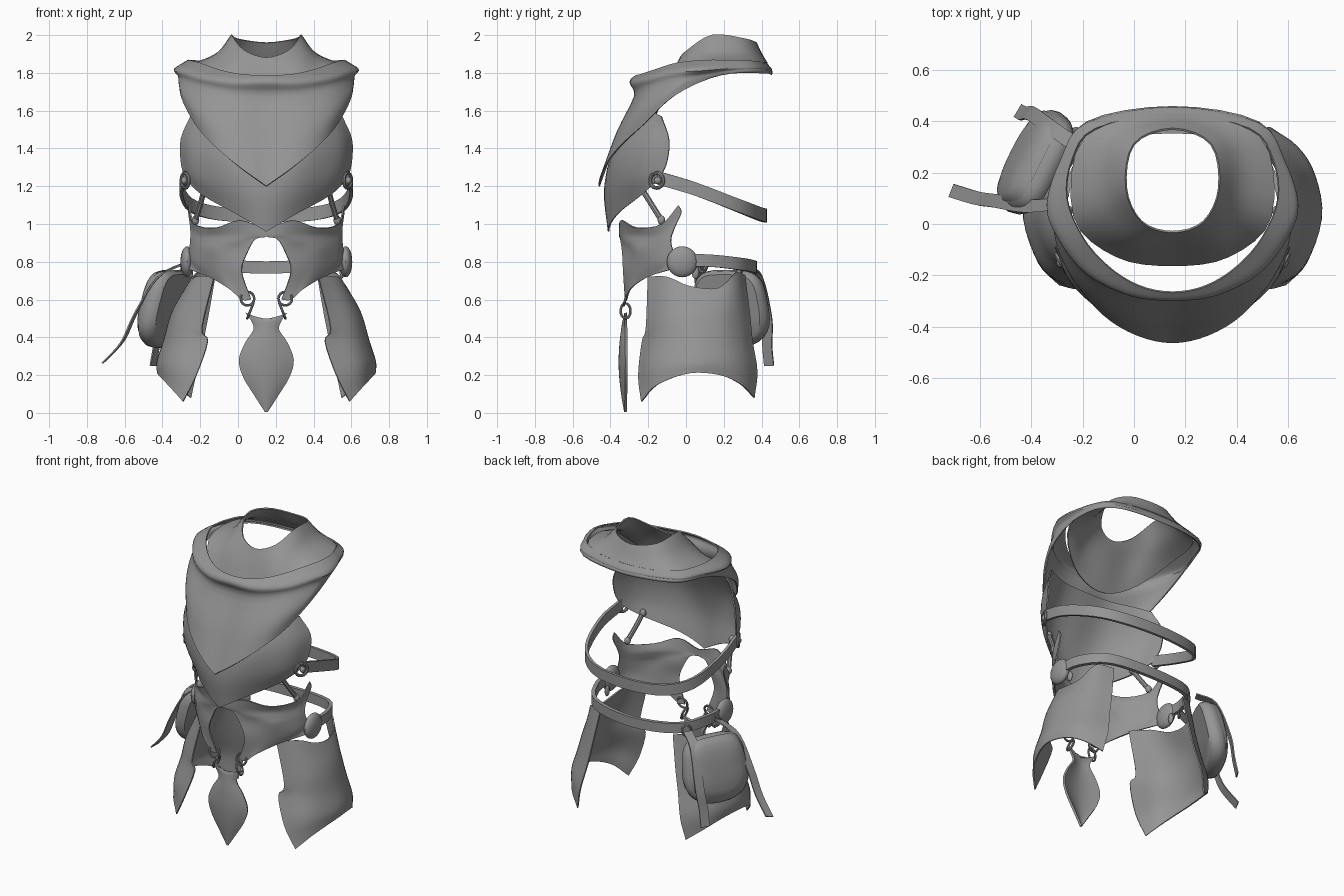
import bpy, bmesh, math
from mathutils import Vector as V

CX = 0.15   # symmetry plane of the armour
if "Cube" in bpy.data.objects:
    bpy.data.objects.remove(bpy.data.objects["Cube"])

mat = bpy.data.materials.new("dull grey")
mat.use_nodes = True
GREY = (0.3, 0.3, 0.3, 1)
mat.diffuse_color = GREY
mat.node_tree.nodes["Principled BSDF"].inputs["Base Color"].default_value = GREY


def spline(pts, steps, centre=False, pointed=False):
    """Smooth curve through the points; optionally continues across the symmetry plane."""
    pts = [V(p) for p in pts]

    def ghost(a, b):
        if centre and abs(a.x) < 1e-5:
            return V((-b.x, b.y, 2 * a.z - b.z if pointed else b.z))
        return 2 * a - b
    ext = [ghost(pts[0], pts[1])] + pts + [ghost(pts[-1], pts[-2])]
    out = []
    for a, b, c, d in zip(ext, ext[1:], ext[2:], ext[3:]):
        for k in range(steps):
            t = k / steps
            out.append(b + (c - a) * t / 2 + (2 * a - 5 * b + 4 * c - d) * t * t / 2
                       + (3 * b - a - 3 * c + d) * t ** 3 / 2)
    return out + [pts[-1]]


def finish(name, bm, mirror=False, thick=0, x=CX):
    bmesh.ops.remove_doubles(bm, verts=bm.verts, dist=0.0005)
    bmesh.ops.recalc_face_normals(bm, faces=bm.faces)
    mesh = bpy.data.meshes.new(name)
    bm.to_mesh(mesh)
    bm.free()
    mesh.materials.append(mat)
    ob = bpy.data.objects.new(name, mesh)
    ob.location.x = x
    bpy.context.collection.objects.link(ob)
    bpy.ops.object.select_all(action='DESELECT')
    ob.select_set(True)
    bpy.context.view_layer.objects.active = ob
    if mirror:
        ob.modifiers.new("mirror", 'MIRROR').merge_threshold = 0.001
    if thick:
        solid = ob.modifiers.new("thickness", 'SOLIDIFY')
        solid.thickness, solid.offset = thick, 0
    bpy.ops.object.convert(target='MESH')
    bpy.ops.object.shade_smooth_by_angle(angle=math.radians(40))
    return ob


def patch(name, rows, steps=4, mirror=True, thick=0.008, pointed=False, x=CX):
    """Curved sheet through rows of guide points."""
    rows = [spline(r, steps, mirror, pointed) for r in rows]
    grid = list(zip(*[spline(col, steps) for col in zip(*rows)]))
    bm = bmesh.new()
    vs = [[bm.verts.new(p) for p in r] for r in grid]
    for r, s in zip(vs, vs[1:]):
        for i in range(len(r) - 1):
            bm.faces.new((r[i], r[i + 1], s[i + 1], s[i]))
    return finish(name, bm, mirror, thick, x)


def band(name, path, side, mirror=True, thick=0.018, x=CX):
    half = V(side) / 2
    return patch(name, [[V(p) + half for p in path], [V(p) - half for p in path]],
                 mirror=mirror, thick=thick, x=x)


def tube(name, path, radius, closed=False, mirror=True, x=CX):
    """Round bar along a path."""
    pts = [V(p) for p in path]
    n, sides = len(pts), 8
    bm = bmesh.new()
    rings = []
    for i, p in enumerate(pts):
        if closed:
            d = pts[(i + 1) % n] - pts[i - 1]
        else:
            d = pts[min(i + 1, n - 1)] - pts[max(i - 1, 0)]
        a = d.cross(V((0.3, 1, 0.2))).normalized()
        b = d.cross(a).normalized()
        rings.append([bm.verts.new(p + radius * (a * math.cos(w) + b * math.sin(w)))
                      for w in (math.tau * k / sides for k in range(sides))])
    for i in range(n if closed else n - 1):
        r, s = rings[i], rings[(i + 1) % n]
        for k in range(sides):
            bm.faces.new((r[k], r[k - 1], s[k - 1], s[k]))
    if not closed:
        bm.faces.new(rings[0])
        bm.faces.new(rings[-1])
    return finish(name, bm, mirror, x=x)


def ring(name, centre, ax, az, radius=0.007, mirror=True, x=CX):
    c, ax, az = V(centre), V(ax), V(az)
    loop = [c + ax * math.cos(w) + az * math.sin(w) for w in (math.tau * k / 16 for k in range(16))]
    return tube(name, loop, radius, True, mirror, x)


def blob(name, centre, scale):
    bm = bmesh.new()
    bmesh.ops.create_uvsphere(bm, u_segments=20, v_segments=12, radius=1)
    bmesh.ops.scale(bm, vec=scale, verts=bm.verts)
    bmesh.ops.translate(bm, vec=centre, verts=bm.verts)
    return finish(name, bm, mirror=True)


# Neck collar, flaring to the mantle rim and tucked deep inside it at the front
patch("neck_collar", [
    [(0, -.03, 1.88), (.12, .01, 1.92), (.18, .14, 2), (.15, .31, 1.98), (0, .37, 1.96)],
    [(0, -.085, 1.76), (.19, -.06, 1.81), (.26, .1, 1.89), (.23, .33, 1.9), (0, .405, 1.89)],
    [(0, -.16, 1.58), (.22, -.125, 1.66), (.385, .03, 1.82), (.34, .34, 1.85), (0, .43, 1.85)]])

# Mantle over chest and shoulders: rolled rim, slight undercut, pointed front
patch("mantle", [
    [(0, -.265, 1.785), (.13, -.24, 1.79), (.25, -.165, 1.815), (.35, -.05, 1.85),
     (.41, .1, 1.865), (.39, .25, 1.865), (.3, .37, 1.86), (0, .425, 1.85)],
    [(0, -.295, 1.75), (.17, -.275, 1.75), (.33, -.19, 1.775), (.44, -.05, 1.81),
     (.485, .08, 1.82), (.43, .25, 1.83), (.33, .39, 1.83), (0, .45, 1.82)],
    [(0, -.27, 1.67), (.17, -.265, 1.68), (.33, -.19, 1.72), (.43, -.07, 1.76),
     (.465, .06, 1.79), (.43, .24, 1.815), (.335, .39, 1.82), (0, .452, 1.81)],
    [(0, -.36, 1.47), (.18, -.355, 1.5), (.33, -.27, 1.58), (.42, -.15, 1.65),
     (.46, .0, 1.745), (.435, .22, 1.8), (.335, .395, 1.81), (0, .455, 1.8)],
    [(0, -.46, 1.2), (.14, -.43, 1.3), (.27, -.35, 1.41), (.375, -.22, 1.53),
     (.45, -.06, 1.68), (.44, .18, 1.79), (.335, .39, 1.8), (0, .45, 1.79)]], pointed=True)

# Breastplate
patch("breastplate", [
    [(0, -.27, 1.62), (.18, -.26, 1.62), (.32, -.19, 1.6), (.4, -.13, 1.57)],
    [(0, -.385, 1.38), (.2, -.365, 1.4), (.38, -.23, 1.42), (.45, -.09, 1.45)],
    [(0, -.43, 1.18), (.18, -.39, 1.22), (.37, -.25, 1.26), (.45, -.1, 1.33)],
    [(0, -.41, .96), (.15, -.365, 1.05), (.33, -.24, 1.15), (.43, -.14, 1.24)]], pointed=True)

# Waist plate with a central arch and horned sides
patch("waist_plate", [
    [(0, -.35, .98), (.14, -.34, 1.02), (.27, -.26, .98), (.38, -.13, 1), (.41, -.04, 1.1)],
    [(0, -.35, .935), (.12, -.335, .95), (.26, -.25, .94), (.37, -.13, .95), (.41, -.025, 1.06)],
    [(.058, -.345, .92), (.15, -.32, .91), (.27, -.25, .9), (.37, -.135, .91), (.4, -.06, .98)],
    [(.1, -.335, .85), (.18, -.3, .86), (.28, -.25, .86), (.37, -.14, .87), (.4, -.08, .91)],
    [(.13, -.33, .75), (.19, -.3, .76), (.28, -.24, .78), (.37, -.14, .79), (.41, -.06, .82)],
    [(.08, -.32, .6), (.13, -.315, .6), (.2, -.29, .66), (.3, -.2, .72), (.41, -.08, .76)]])
blob("hip_boss", (.42, -.02, .8), (.035, .082, .082))

# Straps round the back
band("waist_belt", [(.42, -.02, .81), (.41, .14, .805), (.3, .31, .785), (0, .365, .77)], (0, 0, .065),
     thick=0.024)
band("back_strap", [(.43, -.15, 1.245), (.45, .05, 1.185), (.4, .27, 1.1), (.25, .385, 1.055),
                    (0, .42, 1.045)], (0, 0, .072))

# Side buckles and struts joining chest and waist
ring("chest_buckle", (.43, -.155, 1.23), (.02, .035, 0), (0, 0, .04), 0.01)
blob("buckle_stud", (.435, -.15, 1.23), (.016, .02, .02))
tube("side_strut", [(.33, -.23, 1.18), (.35, -.18, 1.1), (.375, -.13, 1.02)], 0.015)
for label, at in (("upper", (.33, -.23, 1.18)), ("lower", (.375, -.13, 1.02))):
    blob("strut_" + label + "_end", at, (.02, .02, .025))

# Thigh plates, curved and flared, with a step in the front edge
patch("thigh_plate", [
    [(.275, -.2, .72), (.37, -.1, .72), (.42, .02, .67), (.42, .17, .66), (.37, .26, .74), (.27, .31, .73)],
    [(.34, -.21, .45), (.45, -.12, .51), (.497, .02, .53), (.475, .18, .53), (.405, .275, .53), (.305, .335, .53)],
    [(.31, -.23, .38), (.47, -.14, .38), (.54, .02, .38), (.52, .18, .38), (.445, .285, .38), (.335, .35, .38)],
    [(.37, -.25, .2), (.5, -.17, .25), (.575, .02, .27), (.55, .19, .27), (.48, .3, .25), (.37, .375, .22)],
    [(.44, -.235, .06), (.52, -.15, .15), (.575, .02, .21), (.55, .18, .2), (.49, .29, .15), (.4, .36, .08)]])
blob("thigh_hanger", (.4, .05, .745), (.012, .02, .035))

# Front pendant: leaf outline given as half width at each height, edges swept back
leaf = [(.004, .005), (.065, .1), (.12, .19), (.143, .28), (.11, .37), (.065, .44), (.08, .49), (.11, .53)]
patch("pendant", [[(0, y, z - dip), (w / 2, y + .01 * bow, z - dip / 2), (w, y + .035 * bow, z)]
                  for w, z in leaf
                  for bow, dip in [(math.sin(math.pi * z / .54), .045 * (z > .5))]
                  for y in [-.32 - .03 * bow]], thick=0.014)
ring("pendant_upper_ring", (.1, -.32, .605), (.036, 0, 0), (0, .01, .036))
ring("pendant_lower_link", (.085, -.32, .54), (0, .026, 0), (-.016, 0, .04))

# Pouch on the right rear: rounded, domed sections stacked outward along its facing
across, up = V((.45, .89, 0)), V((.2, -.08, 1)).normalized()
out = V((-.89, .45, 0))


def pouch_part(name, origin, layers):
    bm = bmesh.new()
    loops = []
    for depth, size in layers:
        loop = []
        for k in range(32):
            w = math.tau * k / 32
            c, s = math.cos(w), math.sin(w)
            power = 0.5 if s > 0 else 0.85
            cx, sz = (math.copysign(abs(v) ** power, v) for v in (c, s))
            loop.append(bm.verts.new(V(origin) + out * depth + up * sz * .212 * size
                                     + across * cx * (.217 - .02 * sz) * size))
        loops.append(loop)
    for a, b in zip(loops, loops[1:]):
        for k in range(32):
            bm.faces.new((a[k], a[k - 1], b[k - 1], b[k]))
    bm.faces.new(loops[0])
    bm.faces.new(loops[-1])
    return finish(name, bm, x=0)


pouch_part("pouch", (-.345, .22, .55),
           [(-.01, .88), (.01, .97), (.04, 1), (.07, .97), (.09, .9), (.105, .8), (.118, .6), (.125, .3)])
pouch_part("pouch_flap", (-.34, .22, .565), [(.07, .93), (.1, .89), (.115, .8), (.127, .6), (.133, .3)])

# Ties hanging off the pouch
band("front_tie", [(-.29, .08, .79), (-.42, .07, .72), (-.54, .09, .53), (-.61, .1, .38), (-.71, .13, .27)],
     (.02, .05, .015), mirror=False, thick=0.008, x=0)
band("rear_tie", [(-.23, .31, .78), (-.33, .38, .72), (-.4, .43, .5), (-.43, .43, .36), (-.45, .44, .25)],
     (.03, .05, 0), mirror=False, thick=0.008, x=0)
for label, at in (("front", (-.28, .09, .78)), ("rear", (-.2, .28, .77))):
    ring("pouch_" + label + "_ring", at, (.02, .02, 0), (0, 0, .035), mirror=False, x=0)
